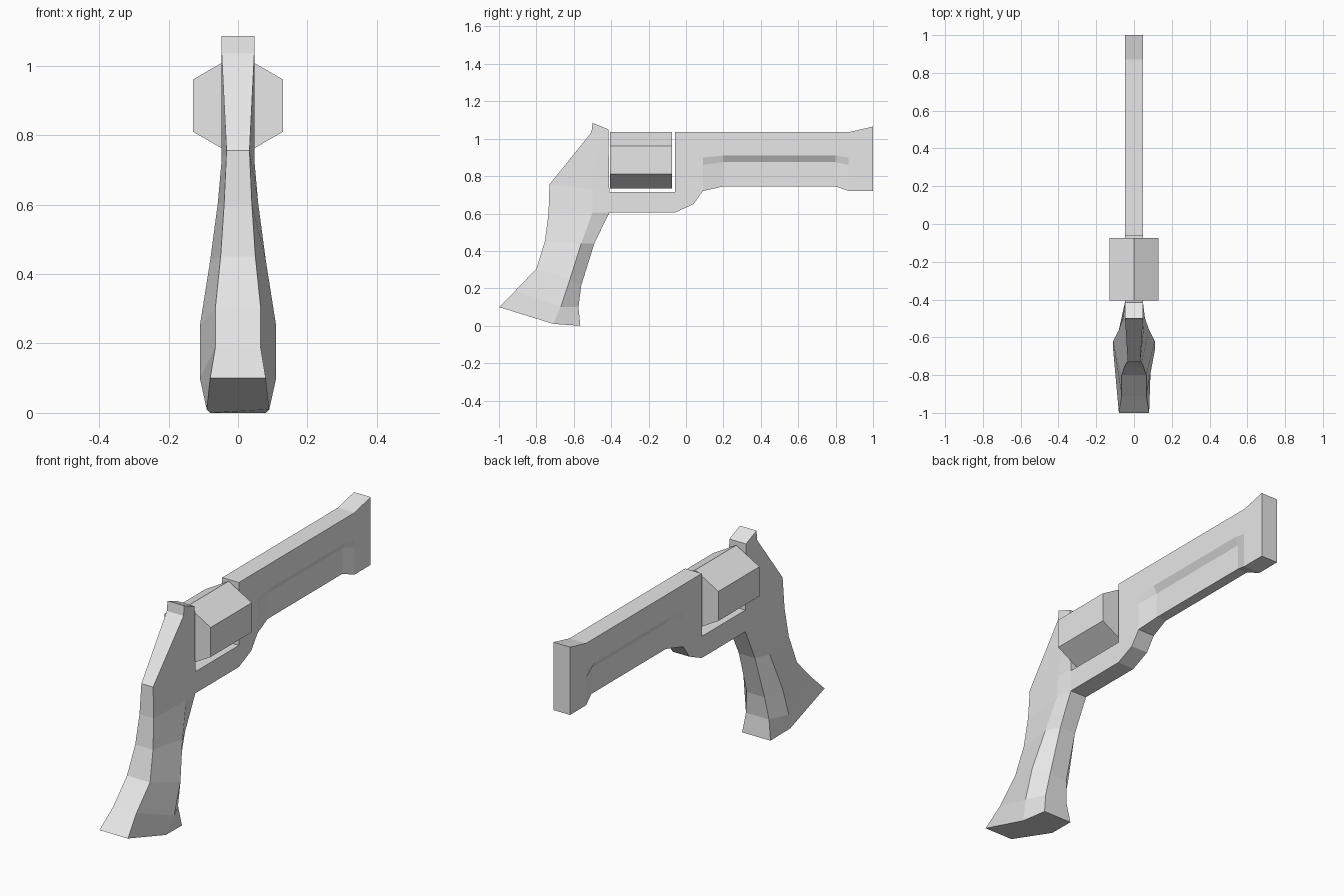
import bpy
import bmesh
from math import cos, sin, pi

if "Cube" in bpy.data.objects:
    bpy.data.objects.remove(bpy.data.objects["Cube"], do_unlink=True)

grey = bpy.data.materials.new("plain grey")
grey.use_nodes = True
colour = (0.8, 0.8, 0.8, 1)
grey.diffuse_color = colour
grey.node_tree.nodes["Principled BSDF"].inputs["Base Color"].default_value = colour


def finish(name, bm):
    bmesh.ops.recalc_face_normals(bm, faces=bm.faces)
    mesh = bpy.data.meshes.new(name)
    bm.to_mesh(mesh)
    bm.free()
    mesh.materials.append(grey)
    bpy.context.collection.objects.link(bpy.data.objects.new(name, mesh))


def loft(name, rings):
    """Skin a list of closed rings and cap both ends."""
    bm = bmesh.new()
    loops = [[bm.verts.new(p) for p in ring] for ring in rings]
    n = len(loops[0])
    for a, b in zip(loops, loops[1:]):
        for i in range(n):
            j = (i + 1) % n
            bm.faces.new((a[i], a[j], b[j], b[i]))
    bm.faces.new(loops[0])
    bm.faces.new(loops[-1])
    finish(name, bm)


# Grip and hammer: each row is rear edge, side ridge, front edge as (y, z, half width)
W = 0.047
rows = [
    ((-0.50, 1.085, W), (-0.46, 1.068, W), (-0.415, 1.05, W)),
    ((-0.505, 1.035, W), (-0.46, 1.03, W), (-0.415, 1.03, W)),
    ((-0.73, 0.755, 0.033), (-0.50, 0.73, W), (-0.41, 0.715, W)),
    ((-0.735, 0.60, 0.04), (-0.50, 0.605, 0.058), (-0.41, 0.605, W)),
    ((-0.755, 0.45, 0.05), (-0.56, 0.44, 0.08), (-0.49, 0.44, 0.045)),
    ((-0.80, 0.305, 0.065), (-0.62, 0.25, 0.11), (-0.56, 0.215, 0.05)),
    ((-0.91, 0.19, 0.065), (-0.67, 0.10, 0.11), (-0.575, 0.10, 0.065)),
    ((-1.0, 0.10, 0.08), (-0.71, 0.01, 0.09), (-0.565, 0.0, 0.08)),
]
loft("grip", [[(w, y, z) for y, z, w in row] +
              [(-w, y, z) for y, z, w in reversed(row)] for row in rows])

# Drum: six-sided, pointing up
drum = [(0.15 * sin(i * pi / 3), 0.885 + 0.15 * cos(i * pi / 3)) for i in range(6)]
loft("drum", [[(x, y, z) for x, z in drum] for y in (-0.405, -0.075)])

# Frame and barrel: outline first, then the recess corners
outline = [(-0.41, 0.605), (-0.06, 0.605), (0.04, 0.65), (0.09, 0.72),
           (0.2, 0.745), (0.8, 0.745), (0.87, 0.72), (1, 0.72), (1, 1.065),
           (0.87, 1.035), (-0.06, 1.035), (-0.06, 0.715), (-0.41, 0.715)]
recess = [(0.09, 0.9), (0.2, 0.91), (0.8, 0.91), (0.87, 0.9),
          (0.09, 0.86), (0.2, 0.875), (0.8, 0.875), (0.87, 0.86)]
sunken = {4, 5, 18, 19}
side_faces = [(0, 1, 11, 12), (1, 2, 3, 17, 13, 14, 15, 16, 9, 10, 11),
              (16, 20, 6, 7, 8, 9), (13, 17, 18, 14), (14, 18, 19, 15),
              (15, 19, 20, 16), (17, 3, 4, 18), (18, 4, 5, 19), (19, 5, 6, 20)]
bm = bmesh.new()
sides = []
for s in (-1, 1):
    v = [bm.verts.new((s * (W - 0.02 * (i in sunken)), y, z))
         for i, (y, z) in enumerate(outline + recess)]
    for f in side_faces:
        bm.faces.new([v[i] for i in f])
    sides.append(v)
a, b = sides
for i in range(len(outline)):
    j = (i + 1) % len(outline)
    bm.faces.new((a[i], a[j], b[j], b[i]))
finish("frame_and_barrel", bm)
